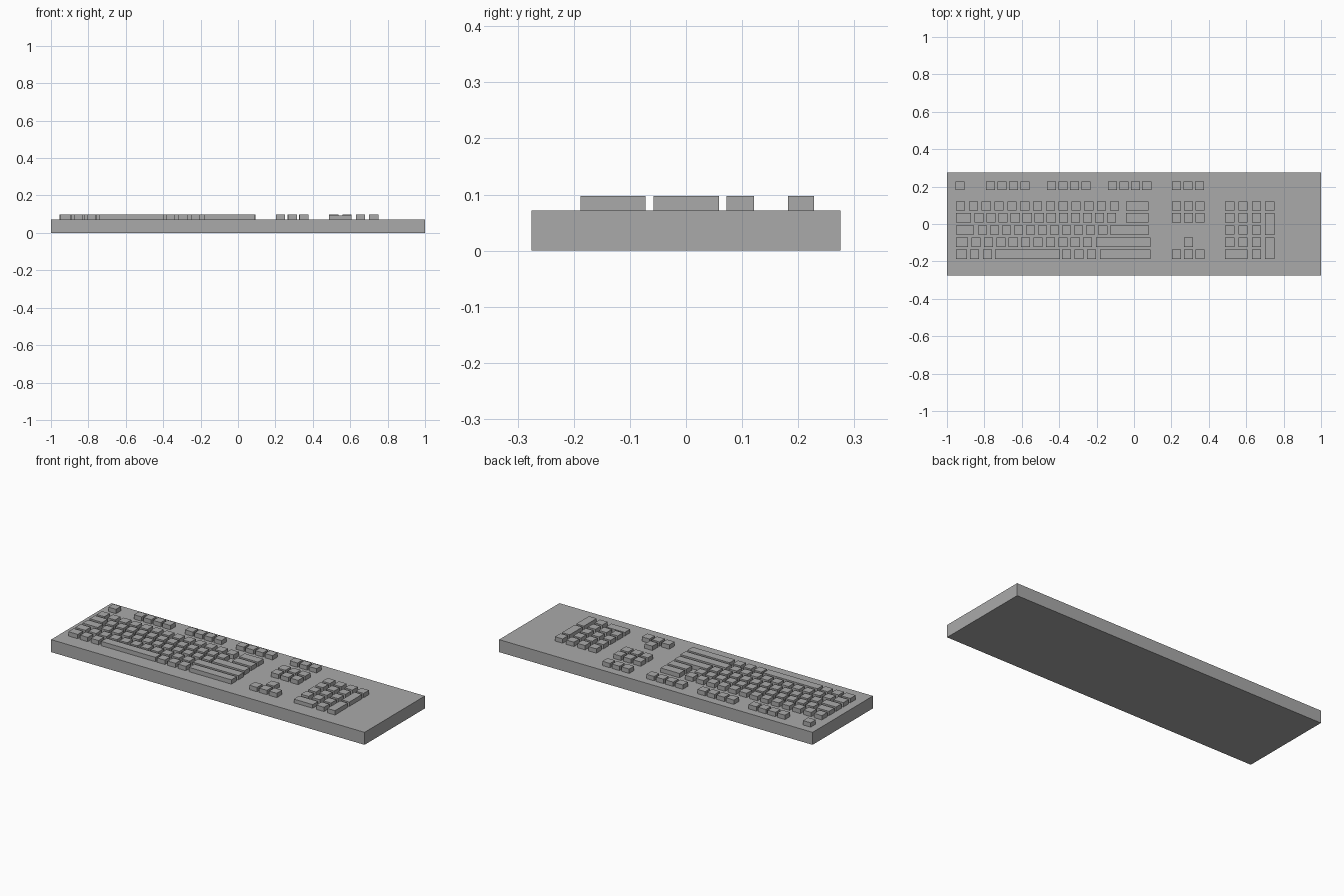
import bpy
import bmesh
from mathutils import Matrix

if "Cube" in bpy.data.objects:
    bpy.data.objects.remove(bpy.data.objects["Cube"], do_unlink=True)

grey = bpy.data.materials.new("plain_grey")
grey.use_nodes = True
COLOUR = (0.4, 0.4, 0.4, 1)
grey.diffuse_color = COLOUR
grey.node_tree.nodes["Principled BSDF"].inputs["Base Color"].default_value = COLOUR

DECK, TOP, KEY = 0.072, 0.097, 0.049
ROWS = [0.097, 0.033, -0.032, -0.098, -0.162]
F_ROW = 0.205


def build(name, boxes):
    """One object from boxes given as (x0, x1, y0, y1, z0, z1)."""
    bm = bmesh.new()
    for x0, x1, y0, y1, z0, z1 in boxes:
        place = Matrix.Translation(((x0 + x1) / 2, (y0 + y1) / 2, (z0 + z1) / 2))
        bmesh.ops.create_cube(bm, size=1, matrix=place @ Matrix.Diagonal((x1 - x0, y1 - y0, z1 - z0, 1)))
    mesh = bpy.data.meshes.new(name)
    bm.to_mesh(mesh)
    bm.free()
    mesh.materials.append(grey)
    bpy.context.collection.objects.link(bpy.data.objects.new(name, mesh))


def key(x0, x1, y, depth=KEY, top=TOP):
    return (x0, x1, y - depth / 2, y + depth / 2, DECK - 0.005, top)


def run(start, pitch, count, y, depth=KEY):
    """A row of equal square keys."""
    return [key(start + i * pitch, start + i * pitch + KEY, y, depth) for i in range(count)]


# Case
build("case", [(-1, 1, -0.275, 0.275, 0, DECK)])

# Function row: escape, three groups of four, one of three
function_keys = run(-0.955, 0, 1, F_ROW, 0.046)
for start, count in ((-0.791, 4), (-0.465, 4), (-0.139, 4), (0.203, 3)):
    function_keys += run(start, 0.061, count, F_ROW, 0.046)
build("function_keys", function_keys)

# Main block letter and number keys: start, pitch, count for each row
letters = [(-0.952, 0.0686, 13), (-0.853, 0.0644, 12), (-0.834, 0.0642, 11), (-0.869, 0.0663, 10)]
letter_keys = []
for (start, pitch, count), y in zip(letters, ROWS):
    letter_keys += run(start, pitch, count, y)
build("letter_keys", letter_keys)

# Wide keys at the ends of the main rows
left_ends = [None, -0.872, -0.856, -0.888]
right_starts = [-0.043, -0.043, -0.128, -0.203]
right_ends = [0.077, 0.077, 0.08, 0.088]
wide_keys = [key(a, b, y) for a, b, y in zip(right_starts, right_ends, ROWS)]
wide_keys += [key(-0.952, b, y) for b, y in zip(left_ends, ROWS) if b]
build("wide_keys", wide_keys)

# Bottom row with space bar
build("space_bar", [key(-0.743, -0.396, ROWS[4])])
bottom_keys = [key(-0.952, -0.892, ROWS[4]), key(-0.182, 0.088, ROWS[4])]
bottom_keys += run(-0.877, 0.069, 2, ROWS[4]) + run(-0.385, 0.067, 3, ROWS[4])
build("bottom_row_keys", bottom_keys)

# Navigation and arrow keys
build("navigation_keys", run(0.203, 0.063, 3, ROWS[0]) + run(0.203, 0.063, 3, ROWS[1]))
build("arrow_keys", run(0.266, 0, 1, ROWS[3]) + run(0.203, 0.063, 3, ROWS[4]))

# Number pad, with two tall keys and a wide one
pad = run(0.487, 0.0715, 4, ROWS[0])
for y in ROWS[1:4]:
    pad += run(0.487, 0.0715, 3, y)
pad += run(0.63, 0, 1, ROWS[4])
pad.append(key(0.487, 0.607, ROWS[4], top=0.093))
for upper, lower in ((ROWS[1], ROWS[2]), (ROWS[3], ROWS[4])):
    pad.append(key(0.7015, 0.7505, (upper + lower) / 2, upper - lower + KEY + 0.003))
build("number_pad_keys", pad)
